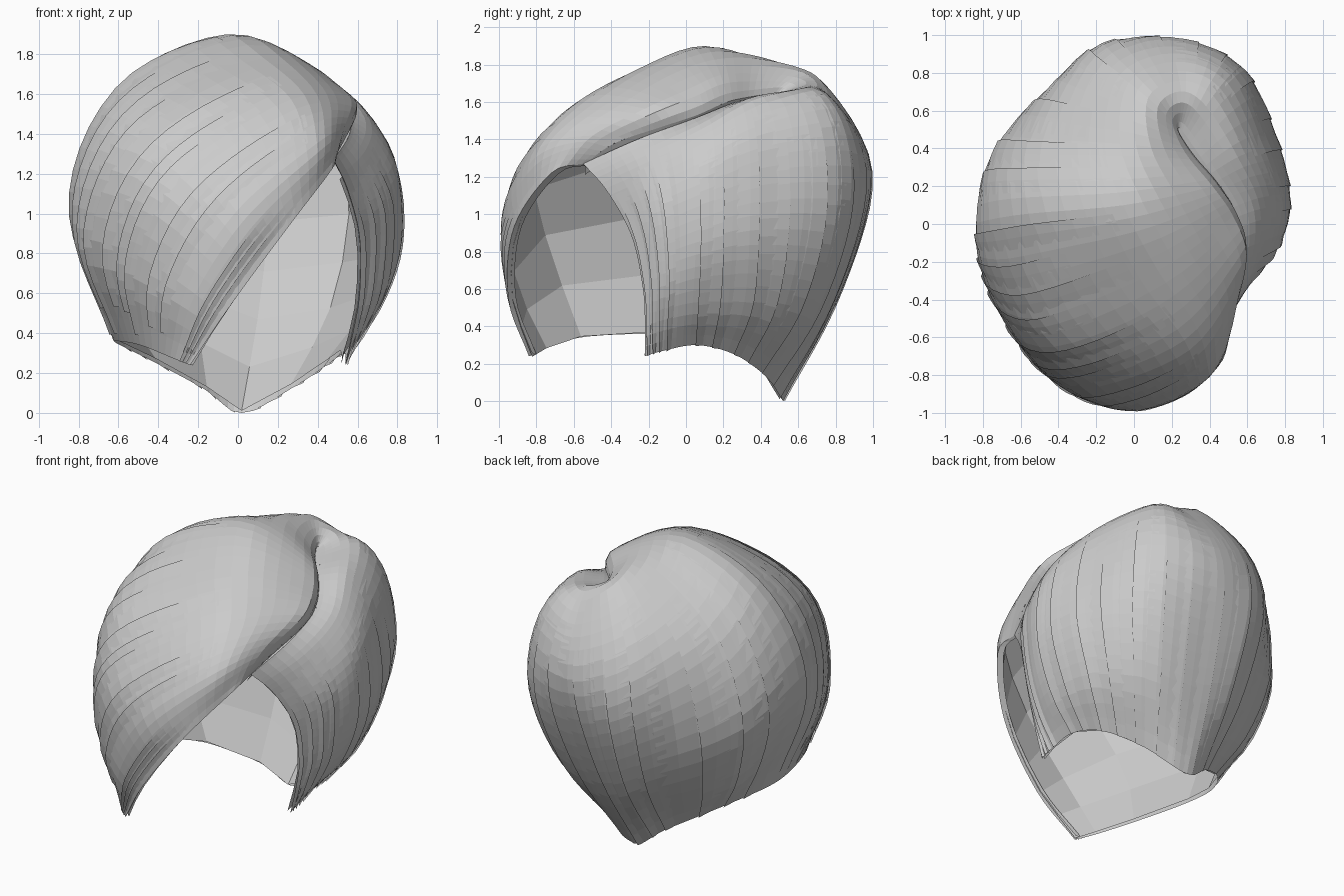
import bpy, random
from mathutils import Vector

if "Cube" in bpy.data.objects:
    bpy.data.objects.remove(bpy.data.objects["Cube"])

random.seed(4)
hair = bpy.data.materials.new("light_grey_hair")
hair.diffuse_color = (0.6, 0.6, 0.6, 1)
hair.use_nodes = True
hair.node_tree.nodes["Principled BSDF"].inputs["Base Color"].default_value = hair.diffuse_color

# Guide strands of the big swept side, front to back: root, crest beside the parting, ... tip
swept = [
    [(.48, -.54, 1.27), (.47, -.72, 1.22), (.25, -.92, .93), (-.03, -.95, .55), (-.24, -.84, .24)],
    [(.54, -.38, 1.38), (.52, -.53, 1.42), (.38, -.80, 1.34), (.00, -.98, 1.02), (-.26, -.92, .62), (-.34, -.76, .28)],
    [(.58, -.12, 1.47), (.58, -.20, 1.56), (.26, -.62, 1.57), (-.32, -.83, 1.20), (-.54, -.72, .75), (-.49, -.57, .34)],
    [(.54, .06, 1.53), (.50, .02, 1.65), (.12, -.25, 1.78), (-.52, -.50, 1.45), (-.77, -.36, .90), (-.60, -.25, .36)],
    [(.44, .22, 1.60), (.38, .19, 1.73), (-.05, .10, 1.90), (-.60, .05, 1.64), (-.84, .00, 1.05), (-.61, .00, .35)],
    [(.32, .36, 1.63), (.25, .38, 1.73), (-.02, .42, 1.83), (-.50, .45, 1.52), (-.70, .46, 1.00), (-.61, .38, .55), (-.43, .27, .26)],
    [(.24, .48, 1.65), (.20, .54, 1.71), (.06, .68, 1.75), (-.18, .86, 1.45), (-.25, .91, 1.06), (-.22, .74, .53), (-.17, .47, .12)]]
# Guide strands of the short side, back to front
short = [
    [(.24, .51, 1.65), (.25, .70, 1.69), (.20, .93, 1.42), (.17, .985, 1.10), (.11, .80, .53), (.02, .52, .00)],
    [(.28, .46, 1.64), (.42, .68, 1.66), (.53, .81, 1.42), (.57, .82, .98), (.47, .67, .50), (.28, .43, .13)],
    [(.41, .27, 1.60), (.56, .36, 1.60), (.71, .41, 1.36), (.77, .41, .92), (.65, .37, .52), (.46, .26, .25)],
    [(.55, .04, 1.51), (.67, .08, 1.45), (.80, .10, 1.22), (.82, .10, .84), (.70, .08, .51), (.53, .06, .30)],
    [(.56, -.26, 1.40), (.66, -.20, 1.28), (.76, -.13, 1.03), (.74, -.10, .67), (.65, -.11, .44), (.54, -.12, .27)],
    [(.48, -.55, 1.27), (.55, -.42, 1.12), (.61, -.29, .88), (.61, -.23, .60), (.58, -.22, .42), (.54, -.22, .24)]]


def spline(pts, t):
    """Smooth curve through the points, t counts points."""
    n = len(pts) - 1
    i = max(0, min(int(t), n - 1))
    f = t - i
    b, c = pts[i], pts[i + 1]
    a = pts[i - 1] if i > 0 else b * 2 - c
    d = pts[i + 2] if i + 2 <= n else c * 2 - b
    return (b * 2 + (c - a) * f + (a * 2 - b * 5 + c * 4 - d) * f ** 2
            + (b * 3 - a - c * 3 + d) * f ** 3) * .5


def span(a, b, n):
    return [a + (b - a) * i / n for i in range(n + 1)]


def even(strand, n=40):
    """Resample a strand into evenly spaced points."""
    pts = [Vector(p) for p in strand]
    fine = [spline(pts, t) for t in span(0, len(pts) - 1, 300)]
    dist = [0]
    for p, q in zip(fine, fine[1:]):
        dist.append(dist[-1] + (q - p).length)
    out, j = [], 0
    for d in span(0, dist[-1], n):
        while j < 300 and dist[j] < d - 1e-6:
            j += 1
        out.append(fine[j])
    return out


guides = [even(s) for s in swept + short]
LAST = len(guides) - 1


def surf(u, v):
    return spline([spline(g, v * 40) for g in guides], u)


def normal(u, v):
    e = .03
    du = surf(min(u + e, LAST), v) - surf(max(u - e, 0), v)
    dv = surf(u, min(v + e, 1)) - surf(u, max(v - e, 0))
    return du.cross(dv).normalized()


def sheet(name, rows):
    """Quad sheet from equally long rows of points."""
    w = len(rows[0])
    faces = [(r * w + c, (r + 1) * w + c, (r + 1) * w + c + 1, r * w + c + 1)
             for r in range(len(rows) - 1) for c in range(w - 1)]
    me = bpy.data.meshes.new(name)
    me.from_pydata([p for r in rows for p in r], [], faces)
    me.materials.append(hair)
    ob = bpy.data.objects.new(name, me)
    bpy.context.collection.objects.link(ob)
    return ob


# Main shell: one continuous fan of hair around the parting
V = [v ** 1.3 for v in span(0, 1, 24)]
sheet("hair_shell", [[surf(u, v) for v in V] for u in span(0, LAST, 60)])

# Coarse inner lining, turned inwards
lining_u = [LAST, 11, 10, 9, 8, 7, 6, 5, 4, 3.2, 2, 1, 0]
sheet("inner_lining", [[surf(u, v) - normal(u, v) * .022 for v in span(.12, 1, 7)]
                       for u in lining_u])

# Narrow rolled-in edges beside the face opening
core = Vector((0, .1, .95))


def lip(name, u, shift):
    edge = [surf(u, v) for v in V]
    inner = [p + Vector(shift) + (core - p) * .02 for p in edge]
    sheet(name, [inner, edge] if u == 0 else [edge, inner])


lip("fringe_lip", 0, (-.01, .02, 0))
lip("side_lip", LAST, (.01, .03, 0))

# Roots tucked under along the parting
for name, a, b, shift in (("swept_roots", 0, 6.5, (-.04, .0, -.06)),
                          ("short_roots", 6.5, LAST, (-.08, .0, -.01))):
    us = span(a, b, 30)
    sheet(name, [[surf(u, 0) + Vector(shift), surf(u, 0)] for u in us])


# Overlapping locks: thin cards with one raised edge
def lock(name, u, v0, v1, width, lift):
    rows = []
    for k in (-1, 0, 1):
        row = []
        for i, v in enumerate(span(v0, v1, 16)):
            uu = max(0, min(LAST, u + k * width * (1 - .3 * i / 16)))
            rise = lift * min(1, i / 4) * (k + .6) / 1.6
            row.append(surf(uu, v) + normal(uu, v) * rise)
        rows.append(row)
    sheet(name, rows)


for i in range(9):
    lock("swept_lock", 1.3 + i * .3 + random.uniform(-.1, .1),
         random.uniform(.25, .45), random.uniform(.9, 1), .12, .010)
for i in range(13):
    lock("back_lock", 4.4 + i * .46 + random.uniform(-.1, .1),
         random.uniform(.12, .3), 1, .18, .008)
for i in range(4):
    lock("side_lock", 10.8 + i * .32, .12 + .03 * i, 1, .14, .012)
for i in range(3):
    lock("fringe_lock", .15 + i * .16, .35 + .05 * i, 1, .08, .008)
